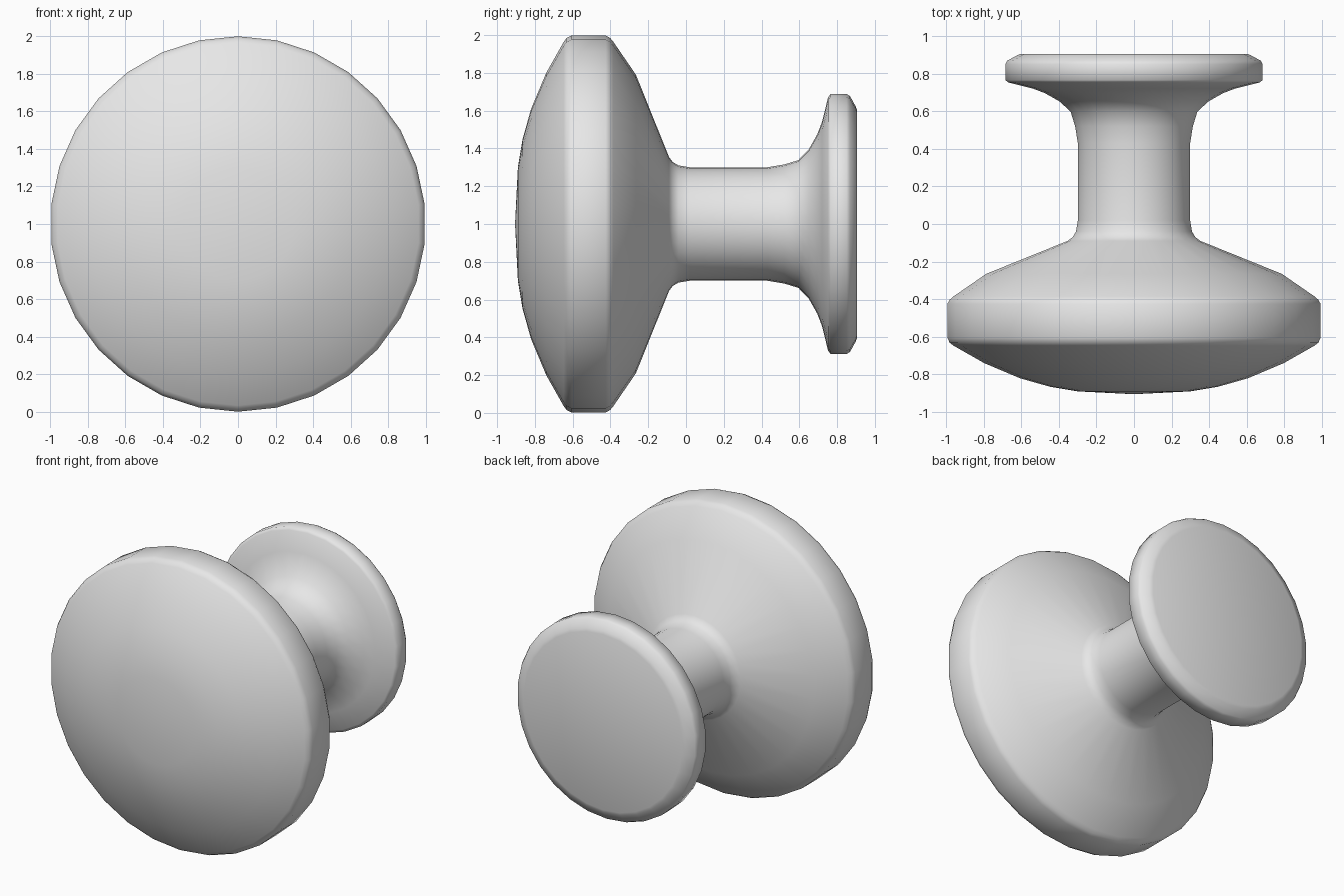
import bpy, bmesh, math

if "Cube" in bpy.data.objects:
    bpy.data.objects.remove(bpy.data.objects["Cube"])

SIDES = 30

# Lathe profile as (y, radius), from domed front face to flat back plate
PROFILE = [
    # domed face
    (-0.905, 0.0), (-0.89, 0.3), (-0.865, 0.45), (-0.82, 0.61), (-0.74, 0.80),
    # rounded rim
    (-0.647, 0.965), (-0.632, 0.985), (-0.605, 0.998),
    (-0.425, 0.998), (-0.402, 0.985), (-0.385, 0.965),
    # back cone
    (-0.265, 0.79), (-0.09, 0.355),
    # neck
    (-0.07, 0.328), (-0.04, 0.31), (0.02, 0.30), (0.43, 0.30),
    (0.52, 0.315), (0.595, 0.338), (0.65, 0.395), (0.695, 0.475), (0.72, 0.54),
    # base plate
    (0.752, 0.67), (0.765, 0.688), (0.85, 0.688), (0.868, 0.678),
    (0.897, 0.625), (0.905, 0.605), (0.905, 0.0),
]

grey = bpy.data.materials.new("light grey")
grey.diffuse_color = (0.8, 0.8, 0.8, 1)
grey.use_nodes = True
grey.node_tree.nodes["Principled BSDF"].inputs["Base Color"].default_value = grey.diffuse_color


def lathe(name, profile):
    bm = bmesh.new()
    rings = []
    for y, r in profile:
        if r == 0:
            rings.append([bm.verts.new((0, y, 1))] * SIDES)
        else:
            rings.append([bm.verts.new((r * math.sin(a), y, 1 + r * math.cos(a)))
                          for a in (2 * math.pi * i / SIDES for i in range(SIDES))])
    for a, b in zip(rings, rings[1:]):
        for i in range(SIDES):
            j = (i + 1) % SIDES
            corners = list(dict.fromkeys((a[i], a[j], b[j], b[i])))
            bm.faces.new(corners).smooth = True
    bmesh.ops.recalc_face_normals(bm, faces=bm.faces)
    mesh = bpy.data.meshes.new(name)
    bm.to_mesh(mesh)
    bm.free()
    mesh.materials.append(grey)
    obj = bpy.data.objects.new(name, mesh)
    bpy.context.collection.objects.link(obj)
    return obj


lathe("round_knob", PROFILE)
